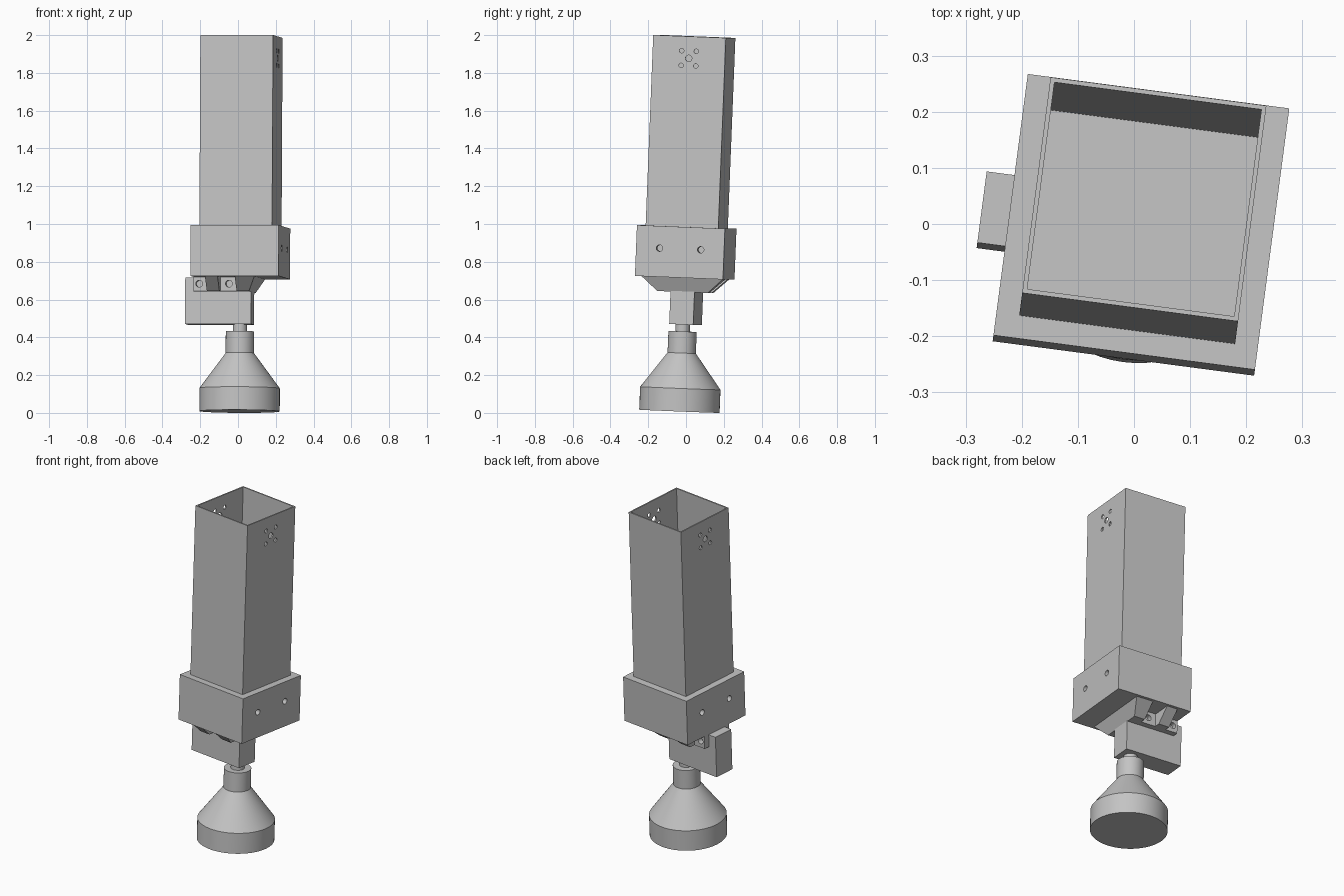
import bpy, bmesh, math
from mathutils import Matrix

if "Cube" in bpy.data.objects:
    bpy.data.objects.remove(bpy.data.objects["Cube"])

grey = bpy.data.materials.new("light_grey")
grey.use_nodes = True
grey.diffuse_color = (0.55, 0.55, 0.55, 1)
grey.node_tree.nodes["Principled BSDF"].inputs["Base Color"].default_value = (0.55, 0.55, 0.55, 1)
parts = []


def finish(name, bm, keep=True):
    bmesh.ops.recalc_face_normals(bm, faces=bm.faces)
    mesh = bpy.data.meshes.new(name)
    bm.to_mesh(mesh)
    bm.free()
    mesh.materials.append(grey)
    ob = bpy.data.objects.new(name, mesh)
    bpy.context.collection.objects.link(ob)
    if keep:
        parts.append(ob)
    else:
        ob.hide_render = True
    return ob


def box(name, x, y, z, keep=True):
    bm = bmesh.new()
    bmesh.ops.create_cube(bm, size=1)
    for v in bm.verts:
        v.co = [r[0] if c < 0 else r[1] for c, r in zip(v.co, (x, y, z))]
    return finish(name, bm, keep)


def rod_cutter(axis, centre, radius, length):
    bm = bmesh.new()
    turn = Matrix.Rotation(math.pi / 2, 4, "Y" if axis == "X" else "X")
    bmesh.ops.create_cone(bm, cap_ends=True, segments=24, radius1=radius, radius2=radius,
                          depth=length, matrix=Matrix.Translation(centre) @ turn)
    return finish("hole_cutter", bm, False)


def cut(ob, cutters):
    bpy.context.view_layer.objects.active = ob
    for c in cutters:
        mod = ob.modifiers.new("cut", "BOOLEAN")
        mod.operation, mod.solver, mod.object = "DIFFERENCE", "EXACT", c
        bpy.ops.object.modifier_apply(modifier=mod.name)
        bpy.data.objects.remove(c)


# Round foot: lathed profile of (radius, height)
profile = [(0.213, 0), (0.213, 0.122), (0.075, 0.309), (0.075, 0.423), (0.038, 0.423), (0.038, 0.47)]
bm = bmesh.new()
n = 64
rings = [[bm.verts.new((r * math.cos(2 * math.pi * i / n), r * math.sin(2 * math.pi * i / n), z))
          for i in range(n)] for r, z in profile]
for a, b in zip(rings, rings[1:]):
    for i in range(n):
        j = (i + 1) % n
        bm.faces.new((a[i], a[j], b[j], b[i]))
bm.faces.new(rings[0])
bm.faces.new(rings[-1])
foot = finish("foot", bm)

# Upright bracket slab above the foot
box("bracket_slab", (-0.285, 0.067), (-0.064, 0.064), (0.46, 0.705))

# Tapered mount under the collar, with screw pockets on both sides
mount = box("clamp_mount", (-0.235, 0.065), (-0.135, 0.135), (0.632, 0.709))
for v in mount.data.vertices:
    if v.co.z > 0.67:
        v.co.y *= 1.62
        if v.co.x > 0:
            v.co.x = 0.105
cutters = []
for x in (-0.206, -0.047):
    for s in (-1, 1):
        cutters.append(box("pocket_cutter", (x - 0.046, x + 0.046), sorted((s * 0.1, s * 0.3)),
                           (0.6, 0.708), False))
        cutters.append(rod_cutter("Y", (x, s * 0.1, 0.672), 0.018, 0.06))
cut(mount, cutters)

# Square collar that holds the tube, with side screw holes
collar = box("collar", (-0.235, 0.235), (-0.235, 0.235), (0.708, 0.977))
cut(collar, [box("collar_cutter", (-0.194, 0.194), (-0.194, 0.194), (0.73, 1.2), False)]
    + [rod_cutter("X", (0, y, 0.86), 0.017, 0.8) for y in (-0.11, 0.11)])

# Thin square tube with a five-hole pattern near the top
tube = box("tube", (-0.194, 0.194), (-0.194, 0.194), (0.73, 1.986))
holes = [rod_cutter("X", (0, y, 0.86), 0.017, 0.8) for y in (-0.11, 0.11)]
holes.append(rod_cutter("X", (0, 0, 1.87), 0.017, 0.8))
for sy in (-1, 1):
    for sz in (-1, 1):
        holes.append(rod_cutter("X", (0, sy * 0.039, 1.87 + sz * 0.039), 0.012, 0.8))
cut(tube, [box("tube_cutter", (-0.186, 0.186), (-0.186, 0.186), (0.738, 2.2), False)] + holes)

# Smooth the round foot, then lean and turn the whole assembly
bpy.ops.object.select_all(action="DESELECT")
foot.select_set(True)
bpy.context.view_layer.objects.active = foot
bpy.ops.object.shade_smooth_by_angle(angle=math.radians(25))
pose = (Matrix.Translation((0.008, -0.035, 0.0085)) @ Matrix.Rotation(math.radians(-7.5), 4, "Z")
        @ Matrix.Rotation(math.radians(-2.3), 4, "X"))
for ob in parts:
    ob.matrix_world = pose
